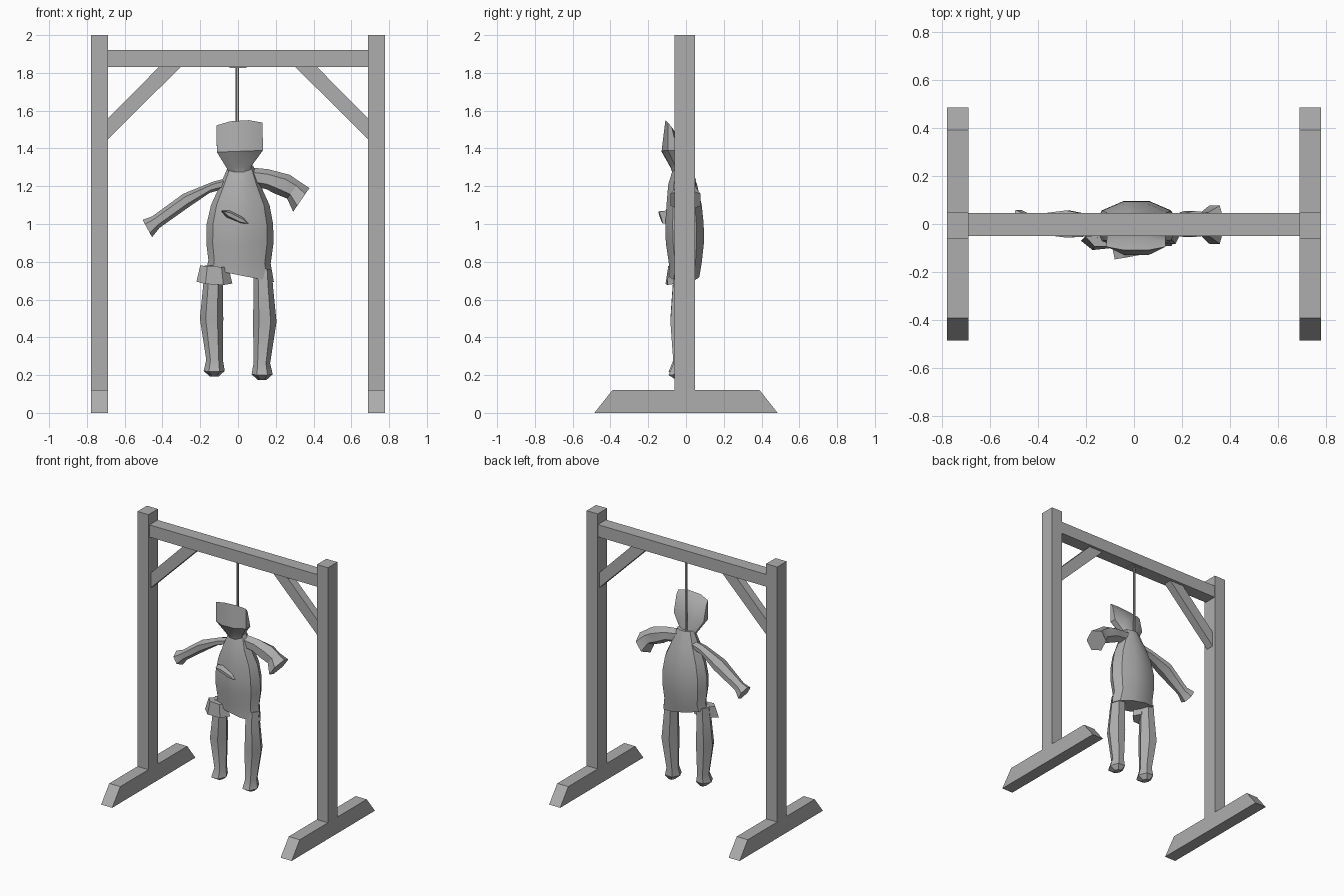
import bpy, bmesh, math
from mathutils import Vector

grey = bpy.data.materials.new("plain grey")
grey.diffuse_color = (0.42, 0.42, 0.42, 1)


def finish(name, bm, smooth=False):
    bmesh.ops.recalc_face_normals(bm, faces=bm.faces)
    me = bpy.data.meshes.new(name)
    bm.to_mesh(me)
    bm.free()
    me.materials.append(grey)
    ob = bpy.data.objects.new(name, me)
    bpy.context.collection.objects.link(ob)
    if smooth:
        bpy.ops.object.select_all(action='DESELECT')
        ob.select_set(True)
        bpy.context.view_layer.objects.active = ob
        bpy.ops.object.shade_smooth_by_angle(angle=math.radians(32))
    return ob


def prism(name, pts, axis, a, b):
    """Extrude a 2D outline along axis 0 (pts are y,z) or axis 1 (pts are x,z)."""
    bm = bmesh.new()
    place = lambda p, d: (d, p[0], p[1]) if axis == 0 else (p[0], d, p[1])
    lo = [bm.verts.new(place(p, a)) for p in pts]
    hi = [bm.verts.new(place(p, b)) for p in pts]
    bm.faces.new(lo)
    bm.faces.new(hi[::-1])
    n = len(pts)
    for i in range(n):
        bm.faces.new((lo[i], lo[(i + 1) % n], hi[(i + 1) % n], hi[i]))
    return finish(name, bm)


def loft(name, rings, sides, turn=0.0, smooth=True):
    """Skin rings given as (centre, half-axis u, half-axis v)."""
    bm = bmesh.new()
    loops = []
    for c, u, v in rings:
        c, u, v = Vector(c), Vector(u), Vector(v)
        angles = [turn + math.tau * i / sides for i in range(sides)]
        loops.append([bm.verts.new(c + u * math.cos(t) + v * math.sin(t)) for t in angles])
    for a, b in zip(loops, loops[1:]):
        for i in range(sides):
            j = (i + 1) % sides
            bm.faces.new((a[i], a[j], b[j], b[i]))
    bm.faces.new(loops[0])
    bm.faces.new(loops[-1][::-1])
    return finish(name, bm, smooth)


# Timber frame
for s, side in ((-1, "left"), (1, "right")):
    x0, x1 = s * 0.687, s * 0.777
    prism(side + "_foot", [(-0.485, 0), (0.485, 0), (0.39, 0.12), (-0.39, 0.12)], 0, x0, x1)
    prism(side + "_post", [(-0.062, 0.12), (0.048, 0.12), (0.048, 2), (-0.062, 2)], 0, x0, x1)
    prism(side + "_brace", [(s * 0.687, 1.45), (s * 0.687, 1.56), (s * 0.42, 1.83), (s * 0.305, 1.83)],
          1, -0.035, 0.025)
prism("top_beam", [(-0.05, 1.83), (0.045, 1.83), (0.045, 1.92), (-0.05, 1.92)], 0, -0.687, 0.687)
prism("rope_plate", [(-0.045, 1.825), (0.045, 1.825), (0.045, 1.832), (-0.045, 1.832)], 1, -0.04, 0.03)

# Hanging rope
loft("rope", [((-0.003, 0.0, z), (0.009, 0, 0), (0, 0.009, 0)) for z in (1.28, 1.83)], 6)

# Sack head, slumped forward
loft("head", [
    ((0.012, -0.03, 1.27), (0.06, 0, 0), (0, 0.045, 0)),
    ((0.005, -0.04, 1.30), (0.07, 0, 0.005), (0, 0.045, 0)),
    ((0.010, -0.07, 1.385), (0.132, 0, 0.005), (0, 0.064, 0)),
    ((0.008, -0.085, 1.517), (0.132, 0, 0.008), (0, 0.026, -0.032)),
], 8, math.pi / 8)

# Stuffed torso, flaring into a crooked hem
loft("torso", [((cx, cy, z), (rx, 0, tilt), (0, ry, 0)) for cx, cy, z, rx, ry, tilt in (
    (0.015, -0.020, 1.31, 0.065, 0.045, 0.0),
    (0.012, -0.018, 1.21, 0.105, 0.080, 0.0),
    (0.012, -0.010, 1.10, 0.155, 0.098, 0.0),
    (0.010, -0.008, 1.00, 0.176, 0.107, 0.0),
    (0.010, -0.006, 0.90, 0.178, 0.106, 0.0),
    (0.008, -0.004, 0.80, 0.165, 0.092, -0.01),
    (0.012, -0.008, 0.728, 0.178, 0.082, -0.035))], 10)

# Torn cloth flaps at the hem and on the chest
loft("hem_flap", [
    ((-0.125, -0.055, 0.775), (0.075, 0, -0.005), (0, 0.045, 0)),
    ((-0.125, -0.060, 0.69), (0.095, 0.01, -0.005), (0, 0.05, 0.012))], 6, 0, False)
loft("chest_flap", [
    ((-0.01, -0.09, 1.035), (0.08, 0.01, -0.035), (0.012, 0, 0.022)),
    ((-0.015, -0.135, 1.035), (0.065, 0.012, -0.032), (0.006, 0, 0.010))], 6, 0, False)


def limb(name, stations, sides=6):
    """Limb in the xz plane: each station gives upper point, lower point, y centre, y half-width."""
    rings = []
    for (ax, az), (bx, bz), cy, ry in stations:
        rings.append((((ax + bx) / 2, cy, (az + bz) / 2),
                      ((ax - bx) / 2, 0, (az - bz) / 2), (0, ry, 0)))
    loft(name, rings, sides)


# Arms
limb("left_arm", [
    ((-0.03, 1.25), (-0.06, 1.19), -0.01, 0.035),
    ((-0.13, 1.225), (-0.15, 1.165), -0.01, 0.045),
    ((-0.29, 1.16), (-0.26, 1.09), 0.0, 0.065),
    ((-0.455, 1.04), (-0.415, 0.98), 0.0, 0.042),
    ((-0.505, 1.022), (-0.455, 0.93), 0.005, 0.062)])
limb("right_arm", [
    ((0.06, 1.30), (0.07, 1.20), -0.01, 0.04),
    ((0.16, 1.29), (0.15, 1.185), -0.005, 0.045),
    ((0.275, 1.26), (0.185, 1.165), 0.0, 0.062),
    ((0.325, 1.225), (0.26, 1.135), 0.0, 0.055),
    ((0.378, 1.19), (0.292, 1.065), -0.003, 0.092)])

# Legs with flared, tapered stumps
for name, cx, dz in (("left_leg", -0.128, 0.0), ("right_leg", 0.130, -0.018)):
    out = math.copysign(1, cx)
    loft(name, [((cx + out * dx, cy, z + dz), (rx, 0, 0), (0, ry, tilt)) for dx, cy, z, rx, ry, tilt in (
        (0.000, -0.015, 0.78, 0.048, 0.050, 0),
        (0.004, -0.020, 0.68, 0.052, 0.058, 0),
        (0.012, -0.022, 0.50, 0.062, 0.070, 0),
        (-0.004, -0.025, 0.28, 0.044, 0.048, 0),
        (-0.002, -0.035, 0.222, 0.056, 0.066, 0.004),
        (-0.002, -0.025, 0.192, 0.022, 0.030, 0))], 6, math.pi / 6 * 0)
